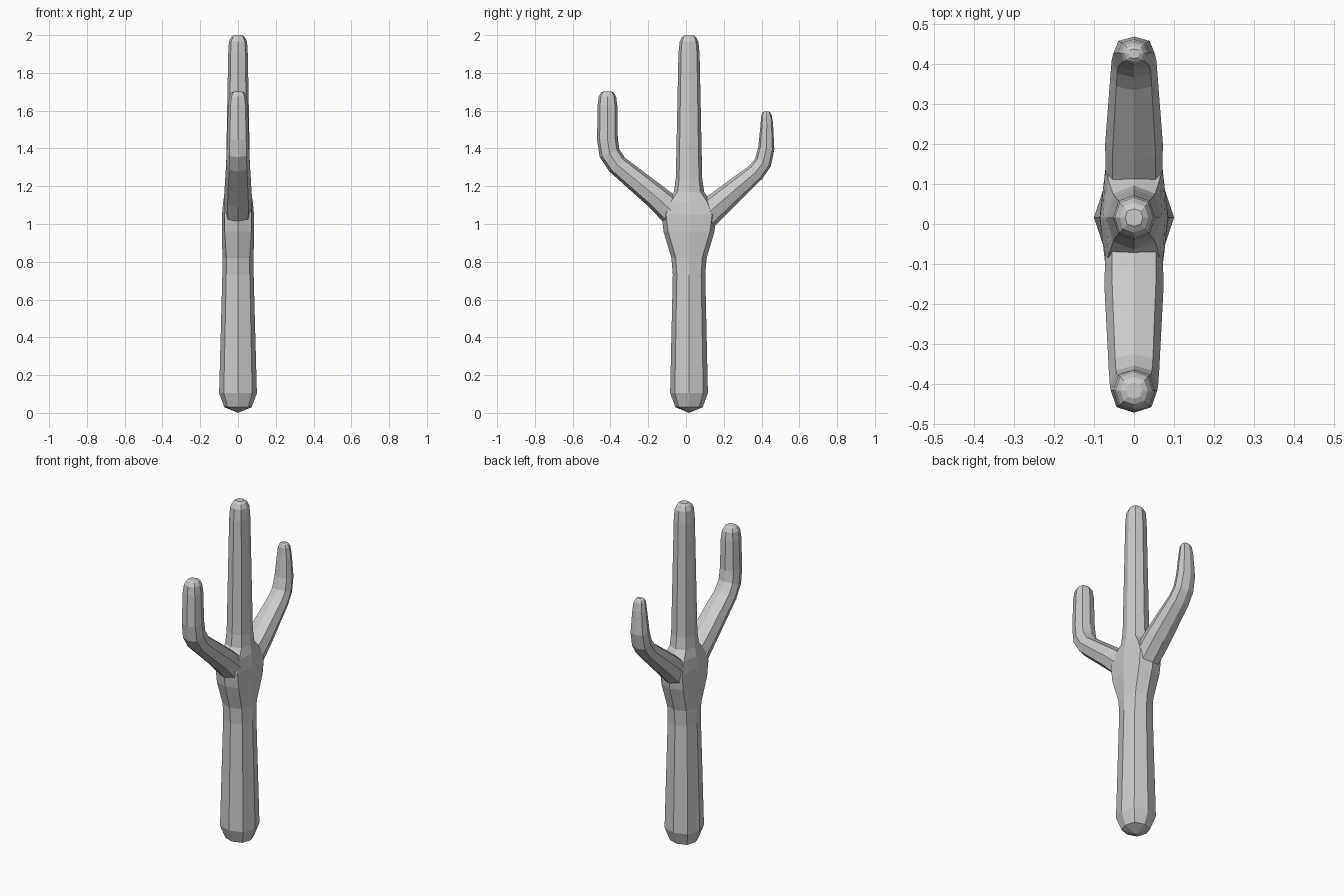
import bpy, bmesh
from math import sin, cos, pi
from mathutils import Vector

if "Cube" in bpy.data.objects:
    bpy.data.objects.remove(bpy.data.objects["Cube"])


def limb(name, sections, tip=None):
    """Loft eight-sided rings; section = (y, z, in-plane radius, x radius, corner fullness)."""
    bm = bmesh.new()
    pts = [Vector((0, s[0], s[1])) for s in sections]
    rings = []
    for i, (p, s) in enumerate(zip(pts, sections)):
        before = (p - pts[i - 1]).normalized() if i else Vector()
        after = (pts[i + 1] - p).normalized() if i < len(pts) - 1 else Vector()
        t = (before + after).normalized()
        side = Vector((0, t.z, -t.y))
        full = s[4] if len(s) > 4 else 0.75
        ring = []
        for k in range(8):
            f = full / cos(pi / 4) if k % 2 else 1.0
            a = k * pi / 4
            ring.append(bm.verts.new(p + side * (s[2] * f * cos(a)) + Vector((s[3] * f * sin(a), 0, 0))))
        rings.append(ring)
    for a, b in zip(rings, rings[1:]):
        for k in range(8):
            j = (k + 1) % 8
            bm.faces.new((a[k], a[j], b[j], b[k]))
    bm.faces.new(rings[-1])
    if tip is None:
        bm.faces.new(rings[0])
    else:
        v = bm.verts.new(tip)
        for k in range(8):
            bm.faces.new((v, rings[0][k], rings[0][(k + 1) % 8]))
    bmesh.ops.recalc_face_normals(bm, faces=bm.faces[:])
    mesh = bpy.data.meshes.new(name)
    bm.to_mesh(mesh)
    bm.free()
    ob = bpy.data.objects.new(name, mesh)
    bpy.context.collection.objects.link(ob)
    return ob


C = 0.016  # trunk axis offset

# Trunk, swelling into the hub where the arms leave
trunk = limb("cactus_trunk", [
    (C, 0.03, 0.072, 0.072), (C, 0.105, 0.10, 0.10), (C, 0.73, 0.086, 0.083),
    (C, 0.82, 0.093, 0.082), (C, 0.96, 0.135, 0.086, 0.82), (C, 1.05, 0.145, 0.085, 0.84),
    (C, 1.12, 0.115, 0.078, 0.82), (C, 1.17, 0.080, 0.070), (C, 1.24, 0.070, 0.064),
    (C, 1.90, 0.056, 0.052), (C, 1.965, 0.050, 0.048), (C, 1.99, 0.037, 0.036),
    (C, 2.0, 0.022, 0.022)], tip=(0, C, 0))

# Taller arm on the -y side
tall_arm = limb("tall_arm", [
    (-0.02, 1.02, 0.080, 0.070), (-0.153, 1.14, 0.066, 0.074), (-0.365, 1.315, 0.055, 0.063),
    (-0.405, 1.375, 0.056, 0.060), (-0.416, 1.45, 0.055, 0.058), (-0.416, 1.63, 0.052, 0.052),
    (-0.416, 1.675, 0.046, 0.046), (-0.416, 1.695, 0.034, 0.034), (-0.416, 1.702, 0.020, 0.020)])

# Shorter arm on the +y side
short_arm = limb("short_arm", [
    (0.05, 1.00, 0.080, 0.070), (0.20, 1.130, 0.065, 0.072), (0.37, 1.275, 0.049, 0.059),
    (0.407, 1.325, 0.046, 0.056), (0.425, 1.40, 0.043, 0.052), (0.428, 1.53, 0.033, 0.040),
    (0.426, 1.575, 0.028, 0.033), (0.425, 1.59, 0.020, 0.024), (0.425, 1.596, 0.012, 0.014)])

# Weld the arms into one skin
bpy.context.view_layer.objects.active = trunk
for arm in (tall_arm, short_arm):
    mod = trunk.modifiers.new("weld", 'BOOLEAN')
    mod.operation, mod.solver, mod.object = 'UNION', 'EXACT', arm
    bpy.ops.object.modifier_apply(modifier=mod.name)
    bpy.data.objects.remove(arm)
trunk.name = "cactus"
